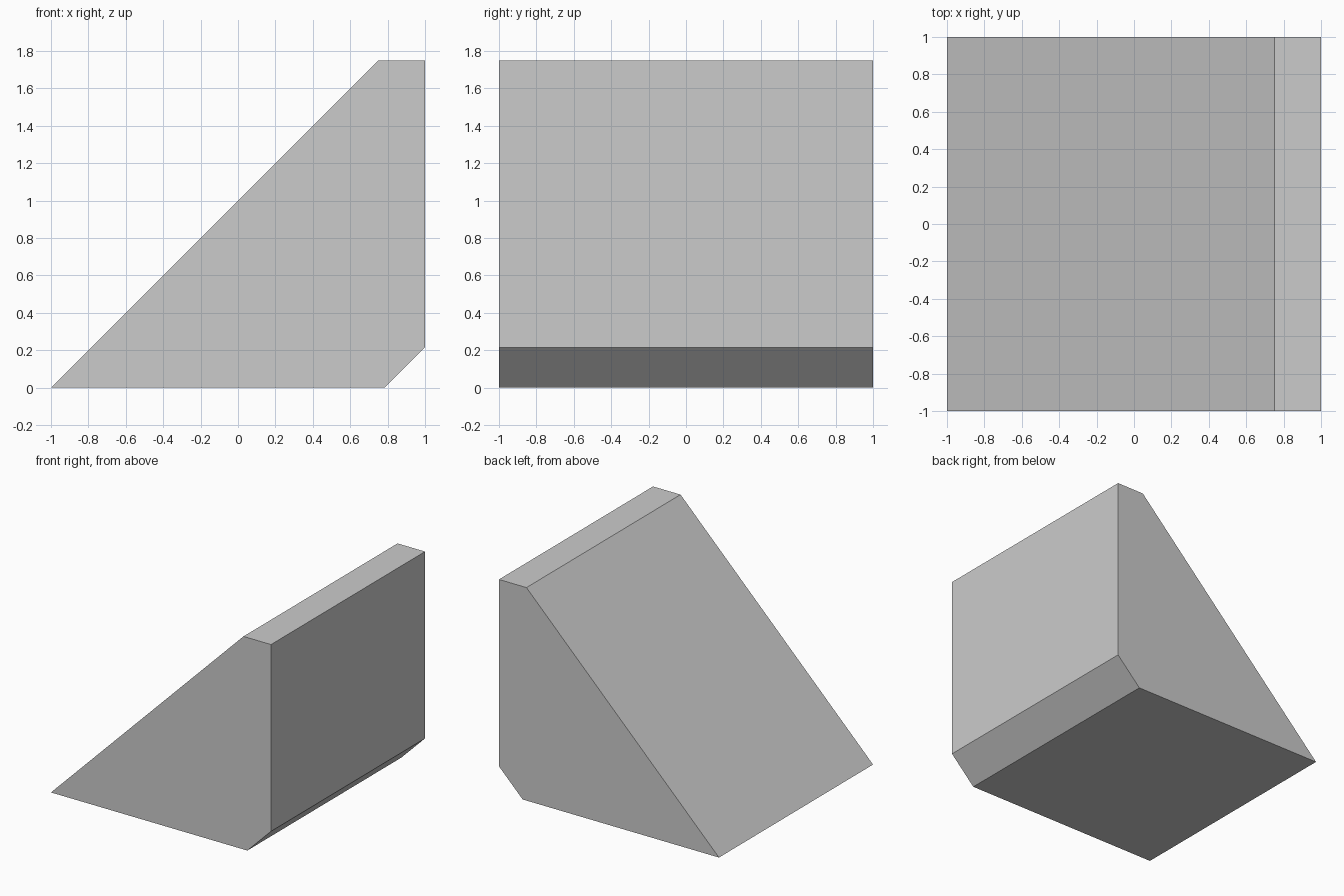
import bpy
import bmesh
from mathutils import Vector

if "Cube" in bpy.data.objects:
    bpy.data.objects.remove(bpy.data.objects["Cube"])


def extrude_profile(name, profile, y_front, y_back):
    """Make a closed solid by sweeping an x-z profile along y."""
    bm = bmesh.new()
    face = bm.faces.new([bm.verts.new((x, y_front, z)) for x, z in profile])
    swept = bmesh.ops.extrude_face_region(bm, geom=[face])["geom"]
    verts = [g for g in swept if isinstance(g, bmesh.types.BMVert)]
    bmesh.ops.translate(bm, verts=verts, vec=Vector((0, y_back - y_front, 0)))
    # Keep exactly one cap at each end
    if not any(all(abs(v.co.y - y_front) < 1e-6 for v in f.verts) for f in bm.faces):
        bm.faces.new([v for v in bm.verts if abs(v.co.y - y_front) < 1e-6])
    bmesh.ops.recalc_face_normals(bm, faces=bm.faces)
    mesh = bpy.data.meshes.new(name)
    bm.to_mesh(mesh)
    bm.free()
    obj = bpy.data.objects.new(name, mesh)
    bpy.context.collection.objects.link(obj)
    return obj


# Ramp block: 45 degree slope, narrow flat top, chamfered lower right edge
ramp_profile = [(-1, 0), (0.785, 0), (1, 0.215), (1, 1.75), (0.75, 1.75)]
extrude_profile("ramp_block", ramp_profile, -1, 1)
